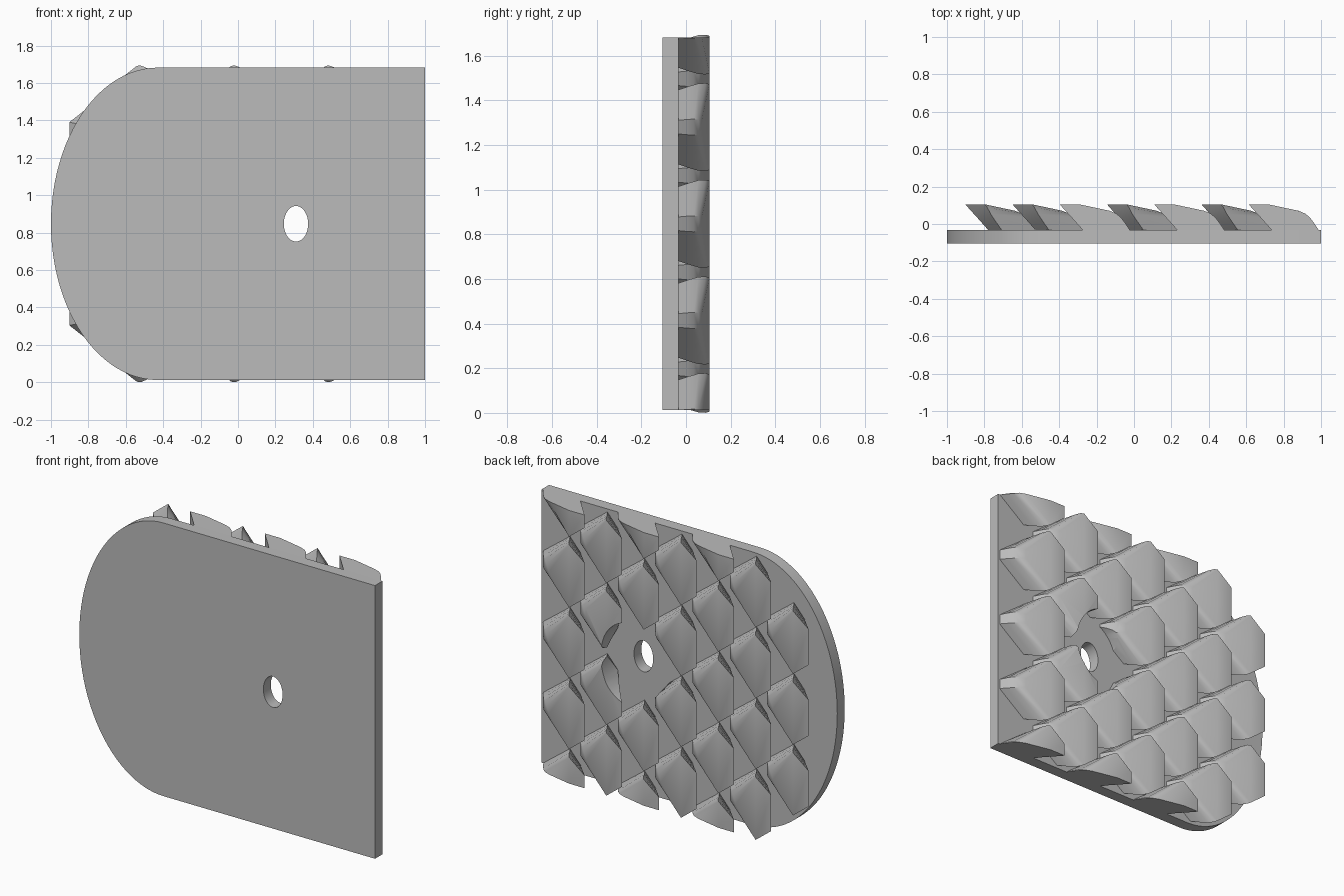
import bpy, bmesh, math
from mathutils import Vector

if "Cube" in bpy.data.objects:
    bpy.data.objects.remove(bpy.data.objects["Cube"], do_unlink=True)

MID_Z, PLATE_HALF = 0.847, 0.835
HOLE_X = 0.31
STEP_X, STEP_Z = 0.2525, 0.433

grey = bpy.data.materials.new("plain_grey")
grey.use_nodes = True
grey.diffuse_color = (0.5, 0.5, 0.5, 1)
grey.node_tree.nodes["Principled BSDF"].inputs["Base Color"].default_value = grey.diffuse_color


def make_object(name, bm):
    bmesh.ops.recalc_face_normals(bm, faces=bm.faces)
    mesh = bpy.data.meshes.new(name)
    bm.to_mesh(mesh)
    bm.free()
    mesh.materials.append(grey)
    obj = bpy.data.objects.new(name, mesh)
    bpy.context.collection.objects.link(obj)
    return obj


def prism(name, outline, y0, y1):
    """Extrude an (x, z) outline along y."""
    bm = bmesh.new()
    face = bm.faces.new([bm.verts.new((x, y0, z)) for x, z in outline])
    top = bmesh.ops.extrude_face_region(bm, geom=[face])["geom"]
    verts = [v for v in top if isinstance(v, bmesh.types.BMVert)]
    bmesh.ops.translate(bm, verts=verts, vec=(0, y1 - y0, 0))
    return make_object(name, bm)


def ellipse(cx, rx, rz, start=0.0, end=2 * math.pi, n=48):
    return [(cx + rx * math.cos(start + (end - start) * i / n),
             MID_Z + rz * math.sin(start + (end - start) * i / n)) for i in range(n)]


def cut(obj, rx, rz):
    """Cut an elliptical opening around the hole centre."""
    cutter = prism("cutter", ellipse(HOLE_X, rx, rz), -0.3, 0.3)
    cutter.hide_render = True
    mod = obj.modifiers.new("opening", "BOOLEAN")
    mod.operation, mod.solver, mod.object = "DIFFERENCE", "EXACT", cutter
    bpy.context.view_layer.objects.active = obj
    bpy.ops.object.modifier_apply(modifier=mod.name)
    bpy.data.objects.remove(cutter, do_unlink=True)


def smooth(obj, angle):
    bpy.ops.object.select_all(action="DESELECT")
    obj.select_set(True)
    bpy.context.view_layer.objects.active = obj
    bpy.ops.object.shade_smooth_by_angle(angle=math.radians(angle))


# Base plate with one rounded end and a through hole
outline = ellipse(-0.43, 0.57, PLATE_HALF, math.pi / 2, 3 * math.pi / 2)
outline += [(-0.43, MID_Z - PLATE_HALF), (1, MID_Z - PLATE_HALF), (1, MID_Z + PLATE_HALF)]
plate = prism("base_plate", outline, -0.105, -0.033)
cut(plate, 0.065, 0.095)
smooth(plate, 30)

# Tooth rings from root to crest: (distance from tip, half width, y) at front, shoulder, back
RINGS = [
    ((0.130, 0.085, -0.040), (0.200, 0.165, -0.040), (0.380, 0.030, -0.040)),
    ((0.094, 0.092, 0.000), (0.165, 0.182, 0.010), (0.352, 0.034, 0.002)),
    ((0.063, 0.098, 0.035), (0.135, 0.195, 0.055), (0.328, 0.036, 0.034)),
    ((0.031, 0.104, 0.070), (0.118, 0.197, 0.088), (0.302, 0.034, 0.056)),
    ((0.000, 0.110, 0.105), (0.105, 0.192, 0.105), (0.265, 0.030, 0.071)),
]


def add_tooth(bm, tip_x, z):
    rings = []
    for front, shoulder, back in RINGS:
        half = [front, shoulder, back]
        pts = [(u, w, y) for u, w, y in half] + [(u, -w, y) for u, w, y in reversed(half)]
        rings.append([bm.verts.new((tip_x + u, y, z + w)) for u, w, y in pts])
    for low, high in zip(rings, rings[1:]):
        for i in range(6):
            j = (i + 1) % 6
            bm.faces.new((low[i], low[j], high[j], high[i]))
    bm.faces.new(rings[0])
    crest = rings[-1]
    bm.faces.new((crest[0], crest[1], crest[4], crest[5]))
    bm.faces.new((crest[1], crest[2], crest[3], crest[4]))


# Staggered columns of teeth; edge teeth are sliced flush with the plate
for col in range(7):
    tip_x = -0.902 + col * STEP_X
    count = 4 if col % 2 else (3 if col == 0 else 5)
    for row in range(count):
        offset = (row - (count - 1) / 2) * STEP_Z
        if col == 4 and row == 2:
            continue
        bm = bmesh.new()
        add_tooth(bm, tip_x, MID_Z + offset)
        if count == 5 and row in (0, 4):
            side = 1 if row else -1
            geom = bm.verts[:] + bm.edges[:] + bm.faces[:]
            bmesh.ops.bisect_plane(bm, geom=geom, clear_outer=True,
                                   plane_co=Vector((0, 0, MID_Z + side * PLATE_HALF)),
                                   plane_no=Vector((0, 0, side)))
            bmesh.ops.holes_fill(bm, edges=[e for e in bm.edges if e.is_boundary])
        tooth = make_object(f"tooth_{col + 1}_{row + 1}", bm)
        # Clearance around the hole
        if col in (3, 5) and row in (1, 2):
            cut(tooth, 0.2, 0.25)
        smooth(tooth, 32)
